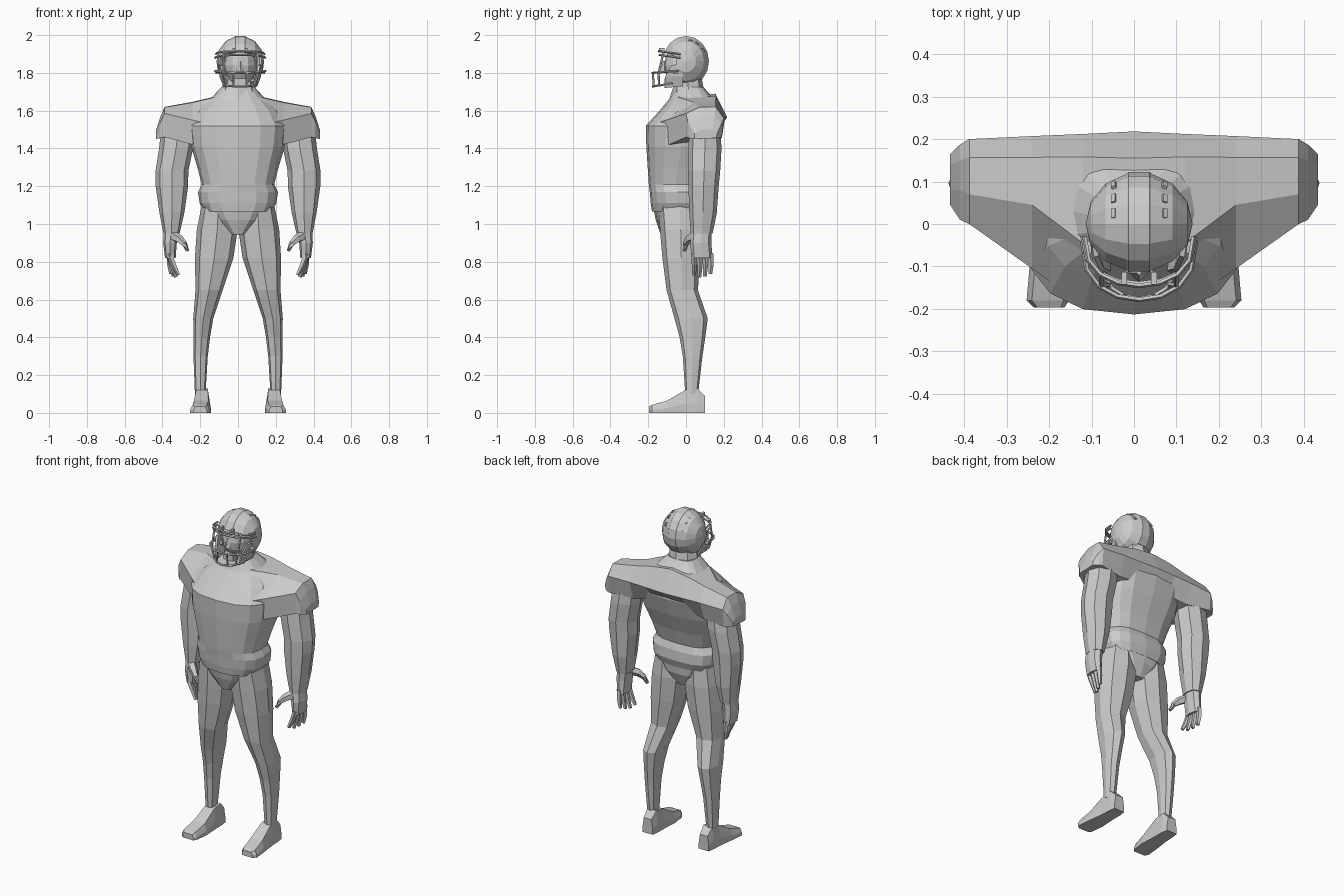
import bpy, bmesh, math
from mathutils import Vector, Matrix

grey = bpy.data.materials.new("plain grey")
grey.diffuse_color = (0.6, 0.6, 0.6, 1)
HX = 0.012  # the head sits slightly off centre


def finish(name, bm, mirror=False):
    bmesh.ops.recalc_face_normals(bm, faces=bm.faces)
    me = bpy.data.meshes.new(name)
    bm.to_mesh(me)
    bm.free()
    me.materials.append(grey)
    ob = bpy.data.objects.new(name, me)
    bpy.context.collection.objects.link(ob)
    if mirror:
        ob.modifiers.new("mirror", 'MIRROR').use_mirror_merge = False
    return ob


def skin(bm, rings):
    """Join rings of equal length with quads and cap both ends."""
    vs = [[bm.verts.new(p) for p in r] for r in rings]
    n = len(vs[0])
    for a, b in zip(vs, vs[1:]):
        for i in range(n):
            j = (i + 1) % n
            bm.faces.new((a[i], a[j], b[j], b[i]))
    bm.faces.new(vs[0])
    bm.faces.new(vs[-1][::-1])


def loft(name, rings, mirror=False):
    bm = bmesh.new()
    skin(bm, rings)
    return finish(name, bm, mirror)


def oval(cx, cy, z, rx, ry, n=8, e=0.9, eb=None):
    """Flat ring; e (front) and eb (back) below 1 make it squarer."""
    pts = []
    for i in range(n):
        a = 2 * math.pi * i / n
        c, s = math.cos(a), math.sin(a)
        k = eb if eb and s > 0 else e
        pts.append((cx + rx * math.copysign(abs(c) ** k, c),
                    cy + ry * math.copysign(abs(s) ** k, s), z))
    return pts


def body(z, w, f, b):
    return oval(0, (f + b) / 2, z, w, (b - f) / 2, 16, 0.8, 0.65)


def tube(bm, pts, radii, n=5):
    """Round bar along a path."""
    pts = [Vector(p) for p in pts]
    rings = []
    for i, p in enumerate(pts):
        d = (pts[min(i + 1, len(pts) - 1)] - pts[max(i - 1, 0)]).normalized()
        up = Vector((0, 0, 1)) if abs(d.z) < 0.8 else Vector((0, 1, 0))
        u = d.cross(up).normalized()
        v = d.cross(u)
        r = radii[i] if isinstance(radii, (list, tuple)) else radii
        rings.append([p + r * (u * math.cos(2 * math.pi * k / n) + v * math.sin(2 * math.pi * k / n))
                      for k in range(n)])
    skin(bm, rings)


# jersey body with flared hem
loft("jersey_body", [body(*r) for r in (
    (1.065, 0.178, -0.18, 0.09), (1.11, 0.203, -0.187, 0.107), (1.17, 0.212, -0.192, 0.103),
    (1.21, 0.192, -0.197, 0.088), (1.3, 0.215, -0.203, 0.115), (1.41, 0.248, -0.21, 0.16),
    (1.52, 0.26, -0.213, 0.195), (1.6, 0.215, -0.14, 0.19), (1.66, 0.15, -0.09, 0.15),
    (1.725, 0.085, -0.055, 0.092))])

# padded shoulders and sleeves, lofted sideways
shoulder = [
    (0.0, [(-0.208, 1.525), (-0.08, 1.66), (0.155, 1.69), (0.218, 1.565), (0.15, 1.47), (-0.15, 1.42)]),
    (0.12, [(-0.192, 1.525), (-0.045, 1.672), (0.158, 1.675), (0.212, 1.565), (0.15, 1.47), (-0.15, 1.42)]),
    (0.24, [(-0.105, 1.55), (0.045, 1.643), (0.157, 1.647), (0.207, 1.565), (0.165, 1.45), (-0.09, 1.42)]),
    (0.388, [(0.0, 1.585), (0.07, 1.618), (0.157, 1.62), (0.2, 1.56), (0.19, 1.455), (0.0, 1.46)]),
    (0.41, [(0.01, 1.54), (0.08, 1.572), (0.15, 1.57), (0.187, 1.53), (0.18, 1.455), (0.015, 1.455)]),
    (0.433, [(0.045, 1.48), (0.08, 1.5), (0.14, 1.5), (0.165, 1.48), (0.16, 1.455), (0.045, 1.45)])]
loft("shoulder_pad", [[(x, y, z) for y, z in s] for x, s in shoulder], True)

# hips tapering to the crotch
loft("hips", [body(*r) for r in (
    (1.15, 0.185, -0.165, 0.085), (1.08, 0.183, -0.172, 0.09), (1.02, 0.13, -0.16, 0.085),
    (0.945, 0.04, -0.135, 0.055))])

# arms, legs
loft("arm", [oval(*r) for r in (
    (0.315, 0.1, 1.52, 0.09, 0.08), (0.328, 0.1, 1.4, 0.09, 0.088), (0.35, 0.096, 1.28, 0.087, 0.085),
    (0.35, 0.093, 1.2, 0.086, 0.08), (0.35, 0.09, 1.06, 0.066, 0.073),
    (0.352, 0.083, 0.95, 0.043, 0.058))], True)
loft("leg", [oval(*r, e=0.8) for r in (
    (0.103, -0.037, 1.12, 0.085, 0.112), (0.11, -0.028, 0.97, 0.108, 0.11),
    (0.126, -0.025, 0.82, 0.102, 0.1), (0.153, -0.02, 0.65, 0.072, 0.083),
    (0.184, 0.027, 0.5, 0.053, 0.088), (0.192, 0.034, 0.4, 0.044, 0.068),
    (0.198, 0.035, 0.3, 0.038, 0.052), (0.2, 0.03, 0.1, 0.028, 0.034))], True)

# shoe, lofted heel to toe
rings = []
for y, cx, w, h in ((0.1, 0.19, 0.034, 0.09), (0.06, 0.19, 0.04, 0.13), (-0.005, 0.191, 0.042, 0.12),
                    (-0.1, 0.195, 0.051, 0.065), (-0.18, 0.203, 0.05, 0.042), (-0.197, 0.2, 0.036, 0.033)):
    rings.append([(cx - w, y, 0), (cx + w, y, 0), (cx + w, y, h * 0.4),
                  (cx + w * 0.75, y, h), (cx - w * 0.75, y, h), (cx - w, y, h * 0.4)])
loft("shoe", rings, True)

# hand: palm, fingers, thumb
bm = bmesh.new()
skin(bm, [oval(*r) for r in ((0.353, 0.083, 0.97, 0.04, 0.053), (0.36, 0.078, 0.9, 0.036, 0.056),
                             (0.358, 0.085, 0.82, 0.028, 0.056))])
for i in range(4):
    y = 0.042 + 0.029 * i
    bend = 0.013 * (3 - i)
    tip = 0.715 + 0.012 * abs(i - 1.3)
    tube(bm, [(0.363, y, 0.845), (0.36 - bend * 0.5, y + 0.003, 0.785), (0.354 - bend, y, tip)],
         [0.016, 0.015, 0.01])
tube(bm, [(0.35, 0.05, 0.94), (0.31, 0.015, 0.92), (0.285, 0.0, 0.895), (0.266, -0.008, 0.858)],
     [0.028, 0.023, 0.016, 0.01])
finish("hand", bm, True)

# neck
loft("neck", [oval(0, 0.02, 1.64, 0.13, 0.115), oval(0.003, 0.012, 1.725, 0.088, 0.08),
              oval(HX, 0.0, 1.82, 0.07, 0.075)])

# head with nose and chin
bm = bmesh.new()
bmesh.ops.create_uvsphere(bm, u_segments=12, v_segments=8, radius=1,
                          matrix=Matrix.Translation((HX, -0.02, 1.84)) @ Matrix.Diagonal((0.085, 0.095, 0.115, 1)))
bmesh.ops.create_cone(bm, cap_ends=True, segments=4, radius1=0.022, radius2=0.006, depth=0.055,
                      matrix=Matrix.Translation((HX, -0.115, 1.835)))
bmesh.ops.create_cube(bm, size=1, matrix=Matrix.Translation((HX, -0.09, 1.75)) @ Matrix.Diagonal((0.065, 0.045, 0.04, 1)))
finish("head", bm)

# helmet shell: sphere with sideways poles, wider jaw, face and neck openings, raised centre band
bm = bmesh.new()
bmesh.ops.create_uvsphere(bm, u_segments=16, v_segments=7, radius=1,
                          matrix=Matrix.Translation((HX, 0, 1.862)) @ Matrix.Diagonal((0.126, 0.122, 0.134, 1))
                          @ Matrix.Rotation(math.pi / 2, 4, 'Y'))


def is_open(f):
    c = f.calc_center_median()
    face = c.y < -0.045 and c.z < 1.9 and abs(c.x - HX) < 0.105
    return face or (c.z < 1.765 and abs(c.x - HX) < 0.05)


bmesh.ops.delete(bm, geom=[f for f in bm.faces if is_open(f)], context='FACES')
for v in bm.verts:
    low = max(0, (1.862 - v.co.z) / 0.133)
    v.co.x = HX + (v.co.x - HX) * (1 + 0.25 * low * low)
band = [f for f in bm.faces if abs(f.calc_center_median().x - HX) < 0.01]
bmesh.ops.recalc_face_normals(bm, faces=bm.faces)
bmesh.ops.inset_region(bm, faces=band, thickness=0.003, depth=0.003)
shell = finish("helmet_shell", bm)
shell.modifiers.new("thickness", 'SOLIDIFY').thickness = 0.012

# jaw flaps, vents and clips on the helmet
bm = bmesh.new()
for s in (-1, 1):
    skin(bm, [[(HX + s * x, y, z) for x, y, z in ring] for ring in (
        [(0.115, -0.02, 1.85), (0.103, -0.02, 1.85), (0.095, -0.075, 1.84), (0.107, -0.078, 1.84)],
        [(0.11, -0.015, 1.78), (0.098, -0.015, 1.78), (0.082, -0.105, 1.78), (0.092, -0.11, 1.78)],
        [(0.09, -0.015, 1.73), (0.078, -0.015, 1.735), (0.066, -0.11, 1.725), (0.076, -0.115, 1.72)])])
    bmesh.ops.create_cube(bm, size=1, matrix=Matrix.Translation((HX + s * 0.122, -0.055, 1.805))
                          @ Matrix.Diagonal((0.02, 0.03, 0.022, 1)))
    bmesh.ops.create_cube(bm, size=1, matrix=Matrix.Translation((HX + s * 0.035, -0.128, 1.92))
                          @ Matrix.Diagonal((0.014, 0.03, 0.025, 1)))
    for y in (0.025, 0.06, 0.092):
        z = 1.857 + 0.133 * math.sqrt(1 - 0.23 - (y / 0.125) ** 2)
        slope = -math.atan2(y, z - 1.862)
        bmesh.ops.create_cube(bm, size=1, matrix=Matrix.Translation((HX + s * 0.06, y, z))
                              @ Matrix.Rotation(slope, 4, 'X') @ Matrix.Rotation(s * 0.5, 4, 'Y')
                              @ Matrix.Diagonal((0.011, 0.022, 0.008, 1)))
finish("helmet_fittings", bm)

# face guard: bowed bars and uprights
bm = bmesh.new()
for z, w, back, front, zback in ((1.728, 0.09, -0.07, -0.176, 1.745), (1.8, 0.133, -0.04, -0.178, 1.81),
                                 (1.915, 0.128, -0.03, -0.145, 1.9), (1.895, 0.132, -0.03, -0.14, 1.88)):
    arc = [(math.cos(math.pi * i / 8), math.sin(math.pi * i / 8) ** 0.75 if 0 < i < 8 else 0) for i in range(9)]
    tube(bm, [(HX - w * c, back + (front - back) * t, zback + (z - zback) * t) for c, t in arc], 0.006)
for s in (-1, 1):
    tube(bm, [(HX + s * 0.035, -0.17, 1.728), (HX + s * 0.035, -0.176, 1.8)], 0.006)
    tube(bm, [(HX + s * 0.07, -0.143, 1.73), (HX + s * 0.088, -0.145, 1.8),
              (HX + s * 0.088, -0.118, 1.912)], 0.006)
finish("face_guard", bm)
